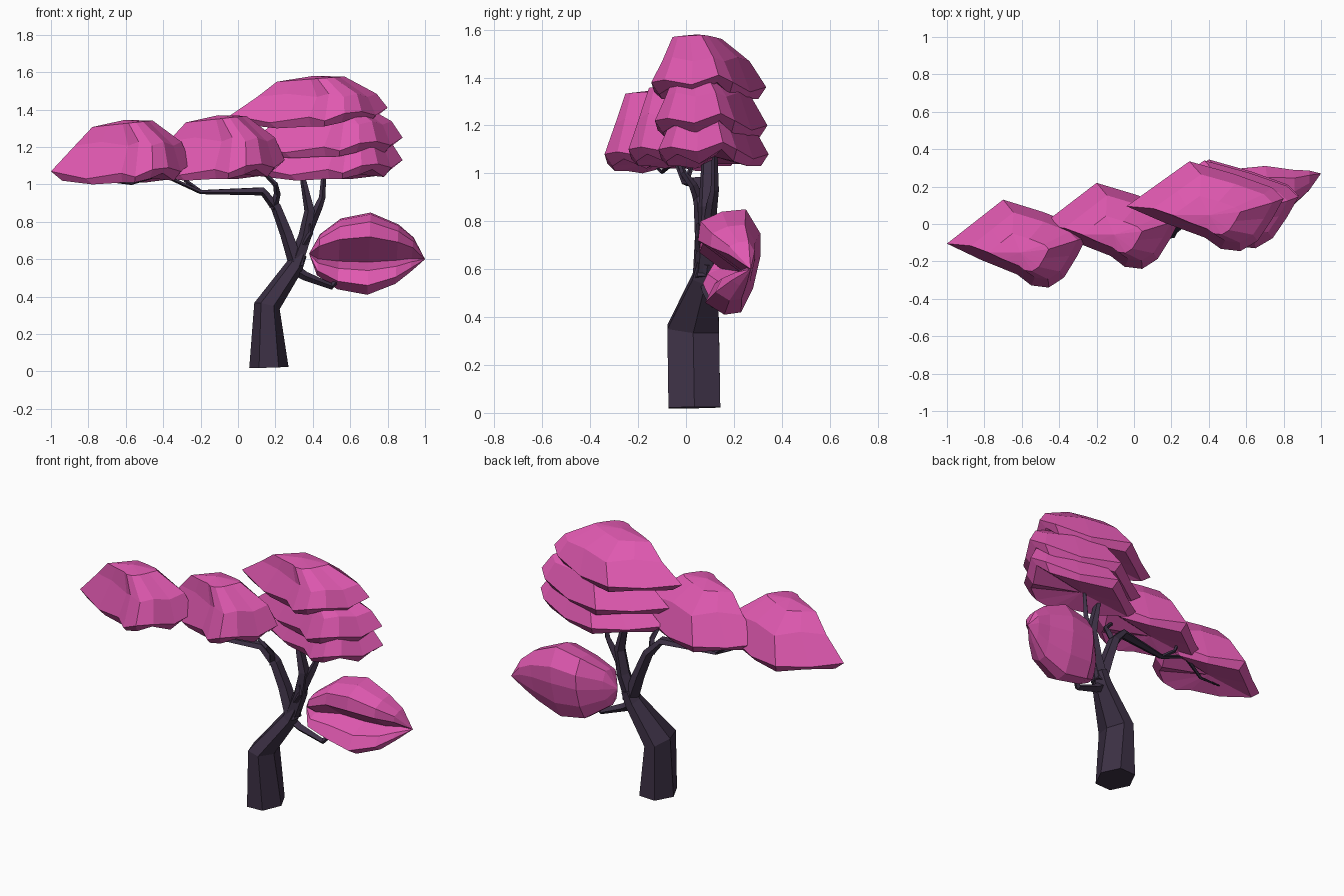
import bpy
import bmesh
from mathutils import Vector

cube = bpy.data.objects.get("Cube")
if cube:
    bpy.data.objects.remove(cube)


def material(name, color):
    m = bpy.data.materials.new(name)
    m.use_nodes = True
    m.diffuse_color = color
    m.node_tree.nodes["Principled BSDF"].inputs["Base Color"].default_value = color
    return m


PINK = material("blossom pink", (0.75, 0.10, 0.44, 1))
BARK = material("dark bark", (0.047, 0.031, 0.061, 1))


def loft(name, rings, start, end, mat):
    """Skin closed rings of points and close both ends with a fan to a point."""
    bm = bmesh.new()
    loops = [[bm.verts.new(p) for p in ring] for ring in rings]
    n = len(loops[0])
    for a, b in zip(loops, loops[1:]):
        for i in range(n):
            j = (i + 1) % n
            bm.faces.new((a[i], a[j], b[j], b[i]))
    for loop, tip in ((loops[0], start), (loops[-1], end)):
        v = bm.verts.new(tip)
        for i in range(n):
            bm.faces.new((loop[i], loop[(i + 1) % n], v))
    bmesh.ops.recalc_face_normals(bm, faces=bm.faces)
    mesh = bpy.data.meshes.new(name)
    bm.to_mesh(mesh)
    bm.free()
    mesh.materials.append(mat)
    obj = bpy.data.objects.new(name, mesh)
    bpy.context.collection.objects.link(obj)
    return obj


# Swept leaf-shaped outline shared by every foliage pad, with its ragged rim heights
OUTLINE = [(-1, 0), (-.6, .5), (-.2, 1), (.37, .72), (.85, .42), (1, .17),
           (.85, -.3), (.67, -.77), (.45, -1), (.2, -.95), (0, -.7), (-.5, -.38)]
RIM = [.07, .05, .06, .04, .08, .11, .07, .09, .08, .04, .06, .03]


def foliage(name, center, half_x, half_y, height):
    cx, cy, base = center

    def ring(scale, shift, z_of):
        return [(cx + half_x * (u * scale + shift[0]),
                 cy + half_y * (v * scale + shift[1]),
                 base + z_of(i, u)) for i, (u, v) in enumerate(OUTLINE)]

    rings = [
        ring(.86, (.02, 0), lambda i, u: RIM[i] - (.03 if i % 2 else .05)),
        ring(1, (0, 0), lambda i, u: RIM[i]),
        ring(.76, (.10, -.05), lambda i, u: height * (.60 + .06 * (i % 2))),
        ring(.43, (.02, -.2), lambda i, u: height * (.94 + .05 * u)),
    ]
    return loft(name, rings, (cx, cy, base + .05),
                (cx + half_x * .05, cy - half_y * .2, base + height), PINK)


foliage("right_foliage", (-.625, -.105, 1.0), .375, .235, .345)
foliage("middle_foliage", (-.125, -.01, 1.02), .375, .23, .35)
foliage("crown_lower_tier", (.48, .115, 1.02), .40, .23, .30)
foliage("crown_middle_tier", (.46, .105, 1.14), .42, .235, .30)
foliage("crown_top_tier", (.38, .095, 1.30), .42, .24, .28)

# Low side foliage: a C-shaped section, open to the front, tapering to both ends
SECTION = [(.05, .72), (.06, .80), (.15, .84), (.25, .85), (.31, .75), (.31, .65),
           (.28, .52), (.23, .42), (.16, .41), (.08, .46), (.12, .54), (.23, .585)]
STATIONS = [(.43, .50, .13), (.54, .86, .20), (.70, 1, .20), (.85, .72, .21), (.93, .42, .24)]
side_rings = []
for x, s, y_mid in STATIONS:
    side_rings.append([(x + .04 * (z - .62), y_mid + (y - .20) * s, .62 + (z - .62) * s)
                       for y, z in SECTION])
loft("side_foliage", side_rings, (.38, .12, .63), (1.0, .27, .60), PINK)


def branch(name, path, sides=5):
    """Tapered limb through (x, y, z, width radius, depth radius) points."""
    from math import cos, sin, tau
    pts = [Vector(p[:3]) for p in path]
    rings = []
    for i, p in enumerate(path):
        before, after = pts[max(i - 1, 0)], pts[min(i + 1, len(pts) - 1)]
        d = (after - before).normalized()
        across = d.cross(Vector((0, 1, 0))).normalized()
        depth = across.cross(d)
        rings.append([pts[i] + across * p[3] * cos(tau * k / sides)
                      + depth * p[4] * sin(tau * k / sides) for k in range(sides)])
    return loft(name, rings, pts[0], pts[-1], BARK)


def twig(name, points, r0, r1):
    """Thin limb with an even taper from r0 to r1."""
    last = len(points) - 1
    radii = [r0 + (r1 - r0) * i / last for i in range(last + 1)]
    return branch(name, [(*p, r, r) for p, r in zip(points, radii)], 4)


branch("trunk", [(.165, .035, .022, .105, .125), (.155, .03, .35, .07, .125),
                 (.30, .08, .56, .048, .062), (.33, .09, .63, .04, .05)], 6)
branch("long_branch", [(.32, .08, .56, .045, .055), (.26, .08, .74, .036, .045),
                       (.205, .07, .88, .03, .04), (.13, .05, .965, .024, .035),
                       (-.20, 0, .96, .012, .018), (-.41, -.04, 1.055, .01, .014),
                       (-.57, -.10, 1.005, .008, .01), (-.72, -.12, 1.02, .004, .005)])
branch("crown_branch", [(.31, .08, .58, .045, .05), (.36, .09, .72, .038, .045),
                        (.385, .09, .86, .03, .04), (.34, .09, 1.07, .014, .025)])
twig("crown_side_branch", [(.36, .09, .72), (.43, .11, .88), (.45, .12, .93),
                           (.46, .12, 1.07)], .028, .012)
twig("inner_twig", [(.19, .06, .87), (.21, .03, .95), (.20, -.01, 1.0),
                    (.14, -.03, 1.06)], .022, .01)
twig("middle_twig", [(-.20, 0, .96), (-.28, .02, 1.02), (-.30, .03, 1.09)], .012, .008)
twig("side_twig", [(.31, .09, .54), (.36, .09, .51), (.50, .11, .455),
                   (.57, .15, .53)], .03, .012)
twig("fork_spur", [(.35, .06, .68), (.39, .05, .74), (.385, .05, .79)], .02, .005)
